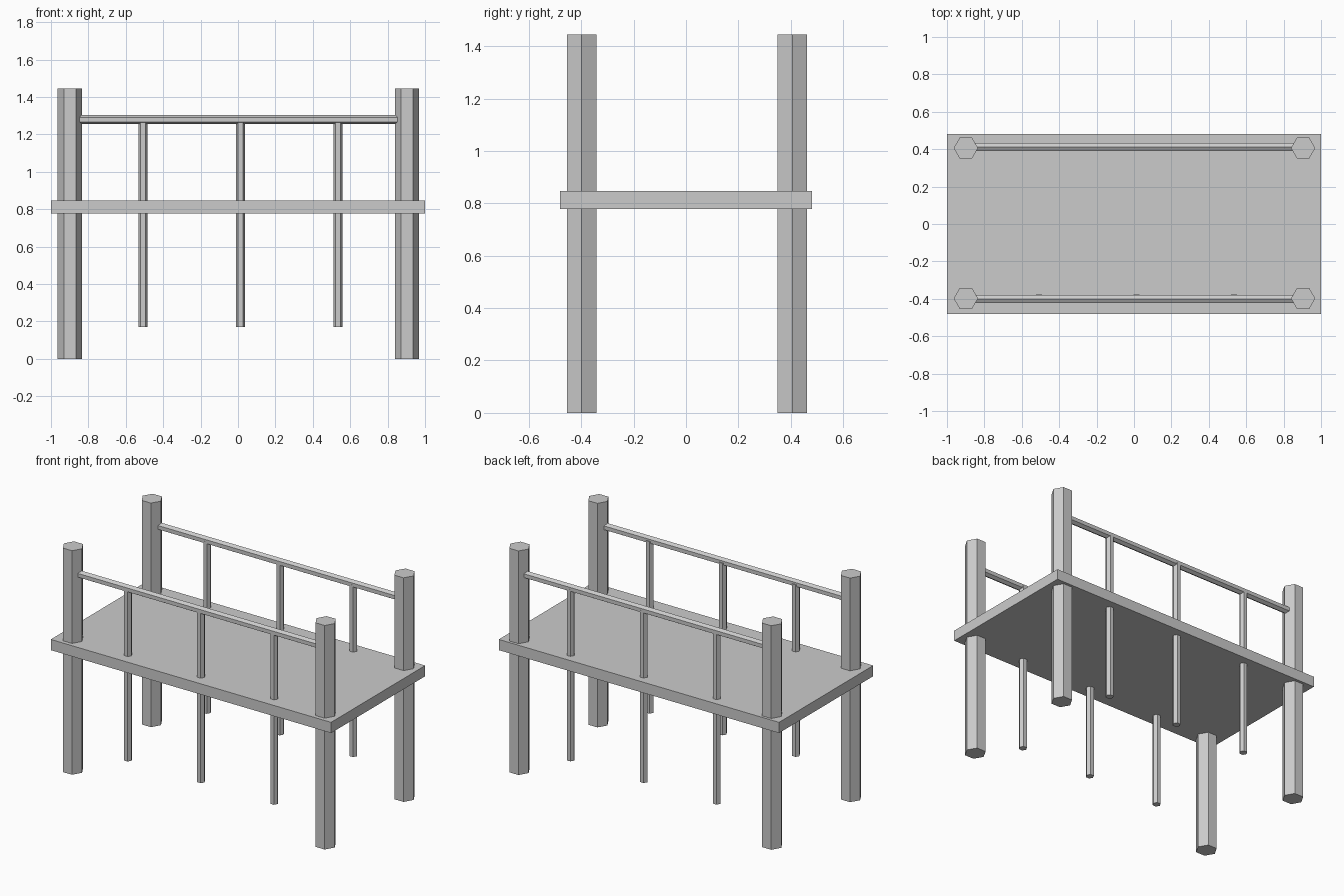
import bpy
from math import radians

if "Cube" in bpy.data.objects:
    bpy.data.objects.remove(bpy.data.objects["Cube"])


def hex_bar(name, radius, length, loc, rot=(0, 0, 0)):
    bpy.ops.mesh.primitive_cylinder_add(vertices=6, radius=radius, depth=length,
                                        location=loc, rotation=rot)
    ob = bpy.context.object
    ob.name = name
    return ob


def upright(name, radius, x, y, z0, z1):
    # hexagonal upright with corners pointing along x
    return hex_bar(name, radius, z1 - z0, (x, y, (z0 + z1) / 2), (0, 0, radians(30)))


# deck slab
bpy.ops.mesh.primitive_cube_add(size=1, location=(0, 0, 0.8125))
deck = bpy.context.object
deck.name = "deck"
deck.scale = (2, 0.96, 0.069)

# both sides: (label, post y, rail y, baluster y)
for side, post_y, rail_y, bal_y in (("front", -0.398, -0.40, -0.395),
                                    ("back", 0.406, 0.411, 0.411)):
    # corner posts
    for label, x in (("left", -0.899), ("right", 0.904)):
        upright(f"{side}_{label}_post", 0.065, x, post_y, 0, 1.445)

    # handrail, corners pointing up and down, ends buried in the posts
    hex_bar(f"{side}_handrail", 0.0245, 1.76, (0.003, rail_y, 1.279),
            (0, radians(90), 0)).rotation_euler = (radians(90), 0, radians(90))
    rail = bpy.context.object
    # turn the hexagon so a corner faces up
    zs = [(rail.rotation_euler.to_matrix() @ v.co).z for v in rail.data.vertices]
    if max(zs) < 0.0235:
        for v in rail.data.vertices:
            v.co.x, v.co.y = v.co.y, -v.co.x

    # balusters passing through the deck
    for i, x in enumerate((-0.508, 0.013, 0.535)):
        upright(f"{side}_baluster_{i + 1}", 0.025, x, bal_y, 0.17, 1.279)
